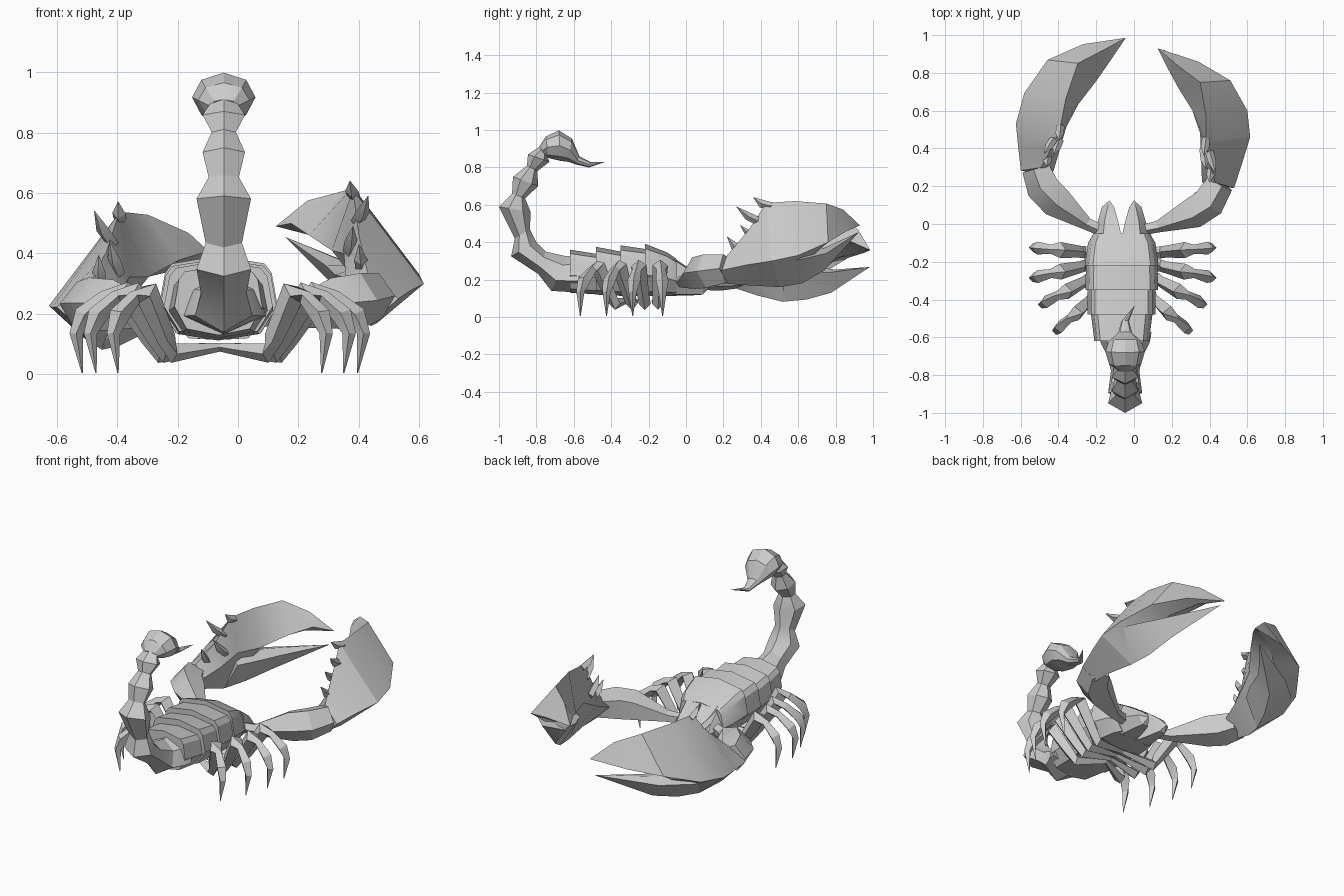
import bpy, bmesh
from math import cos, sin, pi, radians
from mathutils import Vector, Matrix

if "Cube" in bpy.data.objects:
    bpy.data.objects.remove(bpy.data.objects["Cube"])

CX = -0.065  # body's centre plane


def loft(name, rings):
    """Skin a row of rings (a lone point makes a tip) and cap both ends."""
    n = max(len(r) for r in rings)
    bm = bmesh.new()
    rows = [[bm.verts.new(p) for p in (r if len(r) == n else list(r) * n)] for r in rings]
    for a, b in zip(rows, rows[1:]):
        for i in range(n):
            j = (i + 1) % n
            bm.faces.new((a[i], a[j], b[j], b[i]))
    bm.faces.new(rows[0])
    bm.faces.new(rows[-1])
    bmesh.ops.remove_doubles(bm, verts=bm.verts, dist=1e-5)
    bmesh.ops.dissolve_degenerate(bm, edges=bm.edges, dist=1e-5)
    bmesh.ops.recalc_face_normals(bm, faces=bm.faces)
    me = bpy.data.meshes.new(name)
    bm.to_mesh(me)
    bm.free()
    ob = bpy.data.objects.new(name, me)
    bpy.context.collection.objects.link(ob)
    return ob


def tube_rings(path, radii, ref, sides=4):
    """Rings along a path; ref sets the roll."""
    pts = [Vector(p) for p in path]
    rings = []
    for k, (p, r) in enumerate(zip(pts, radii)):
        t = (pts[min(k + 1, len(pts) - 1)] - pts[max(k - 1, 0)]).normalized()
        u = t.cross(Vector(ref)).normalized()
        v = t.cross(u)
        rings.append([p + r * (cos(2 * pi * i / sides) * u + sin(2 * pi * i / sides) * v)
                      for i in range(sides)])
    return rings


# Body: overlapping shell plates, high at the back edge
HALF = [(0, 1), (.78, .91), (.9, .8), (1, .41), (.72, .09), (0, 0)]


def body_ring(y, w, zt, zb):
    pts = HALF + [(-x, h) for x, h in HALF[-2:0:-1]]
    return [(CX + x * w, y, zb + h * (zt - zb)) for x, h in pts]


plates = [
    [(-.62, .145, .36, .13), (-.46, .165, .335, .12)],
    [(-.48, .180, .375, .12), (-.32, .180, .345, .112)],
    [(-.35, .193, .383, .112), (-.19, .188, .36, .112)],
    [(-.22, .196, .392, .112), (-.10, .178, .345, .112), (-.05, .15, .31, .112)],
]
for i, p in enumerate(plates):
    loft(f"body_plate_{i + 1}", [body_ring(*r) for r in p])

# Mouth pincers: carry on the shell's slope, parted by a notch
for s in (-1, 1):
    def mp(x, y, z):
        return (CX + s * x, y, z)
    loft("mouth_pincer", [
        [mp(.0, -.07, .32), mp(.10, -.07, .31), mp(.15, -.07, .2), mp(.10, -.07, .12), mp(.0, -.07, .115)],
        [mp(.02, .02, .26), mp(.09, .02, .25), mp(.125, .02, .185), mp(.09, .02, .12), mp(.02, .02, .115)],
        [mp(.04, .09, .2), mp(.075, .09, .2), mp(.105, .09, .17), mp(.08, .09, .12), mp(.04, .09, .12)],
        [mp(.065, .125, .155)]])

# Tail: outer and inner outline points with half width
tail = [
    (-.58, .13, -.56, .34, .14), (-.64, .135, -.60, .33, .13), (-.72, .14, -.64, .325, .095),
    (-.79, .23, -.75, .35, .075),
    (-.935, .325, -.80, .40, .09), (-.915, .42, -.835, .47, .06), (-1.0, .59, -.83, .56, .09),
    (-.93, .66, -.86, .635, .05), (-.925, .75, -.79, .70, .07), (-.85, .81, -.795, .78, .04),
    (-.845, .87, -.73, .83, .07), (-.785, .91, -.745, .865, .045)]
sting = [
    (-.785, .91, -.755, .865, .045), (-.75, .965, -.735, .85, .085), (-.68, .998, -.67, .835, .105),
    (-.61, .955, -.63, .83, .085), (-.57, .86, -.585, .815, .038), (-.51, .828, -.52, .80, .02)]
HEX = [(0, 0), (1, .3), (.8, .75), (0, 1), (-.8, .75), (-1, .3)]
ROUND = [(sin(k * pi / 4), .5 - .5 * cos(k * pi / 4)) for k in range(8)]


def tail_ring(prof, yo, zo, yi, zi, w):
    return [(CX + .018 + x * w, yo + (yi - yo) * t, zo + (zi - zo) * t) for x, t in prof]


loft("tail", [tail_ring(HEX, *r) for r in tail])
loft("stinger", [tail_ring(ROUND, *r) for r in sting] + [[(CX + .07, -.43, .83)]])

# Legs: from the belly, down, up over the knee and to the ground
legs = [(-.17, -.15, -.125, 1.0), (-.22, -.22, -.285, 1.0), (-.27, -.29, -.425, .9), (-.31, -.38, -.565, .74)]
for s in (-1, 1):
    for hub, low, tip, k in legs:
        path = [(0, hub, .09), (.17 * k + .03, low, .07), (.20 * k + .03, low + .15 * (tip - low), .12),
                (.33 * k, low + .5 * (tip - low), .275), (.38 * k, low + .65 * (tip - low), .255),
                (.45 * k, low + .9 * (tip - low), .195), (.475 * k, tip, .135), (.455 * k, tip, .005)]
        path = [(CX + .005 + s * x, y, z) for x, y, z in path]
        radii = [.014, .032, .032, .042, .024, .034, .022, .002]
        loft("leg", tube_rings(path, radii, (0, 1, 0)))

# Claw: rings run outer ridge, top blade, inner, bottom
hand = [
    [(.53, .19, .25), (.43, .22, .33), (.36, .22, .27), (.45, .2, .18)],
    [(.575, .33, .28), (.40, .33, .46), (.355, .35, .33), (.46, .33, .17)],
    [(.615, .46, .30), (.38, .43, .61), (.35, .48, .40), (.44, .5, .16)],
    [(.60, .6, .33), (.38, .58, .62), (.31, .6, .41), (.42, .61, .27)],
    [(.51, .76, .40), (.35, .75, .607), (.235, .72, .46), (.37, .74, .39)],
    [(.34, .86, .46), (.23, .84, .575), (.175, .83, .50), (.26, .85, .455)],
    [(.125, .93, .49)]]
finger = [
    [(.59, .5, .29), (.42, .5, .36), (.36, .5, .32), (.44, .5, .16)],
    [(.56, .62, .31), (.40, .62, .36), (.32, .6, .33), (.41, .62, .18)],
    [(.44, .75, .34), (.36, .74, .37), (.29, .73, .36), (.36, .74, .25)],
    [(.155, .925, .455)]]
arm = [(.04, -.03, .19), (.13, -.01, .19), (.31, .065, .235), (.39, .12, .245), (.45, .22, .26)]
spines = [((.38, .44, .60), (.37, .36, .64)), ((.40, .38, .52), (.43, .27, .59)),
          ((.37, .38, .42), (.38, .29, .49)), ((.41, .29, .36), (.40, .22, .43))]


def left_pose(p):
    """Swing a point about the shoulder, then reflect it to the left."""
    sh = Vector((.06, 0, .2))
    q = Matrix.Rotation(radians(12), 3, 'Z') @ Matrix.Rotation(radians(-8), 3, 'X') @ (Vector(p) - sh)
    q.y *= 1.035
    q += sh
    # the left claw is bent a little shorter and fuller than the right
    q.z += .035 * max(0, 1 - abs(q.y - .85) / .13) - .015 * max(0, 1 - abs(q.y - .5) / .2)
    q.y -= .065 * max(0, 1 - abs(q.y - .6) / .4)
    return (-.12 - q.x, q.y, q.z)


for side, pose in (("right", lambda p: tuple(p)), ("left", left_pose)):
    def put(part, rings):
        loft(f"{side}_{part}", [[pose(p) for p in r] for r in rings])
    low = finger
    if side == "left":  # this claw is more open
        low = finger[:2] + [[(x, y, z - .04) for x, y, z in finger[2]], [(.155, .935, .40)]]
    put("claw_hand", hand)
    put("claw_finger", low)
    put("claw_arm", tube_rings(arm, [.03, .035, .09, .095, .08], (0, 0, 1), 5))
    for base, tip in spines:
        b, t = Vector(base), Vector(tip)
        path = [b - (t - b) * .2, b.lerp(t, .45) - Vector((0, 0, .012)), t]
        put("claw_spine", tube_rings(path, [.022, .022, .001], (1, 0, 0)))

# Shading: soft on gentle folds, crisp on edges
for ob in bpy.context.scene.objects:
    ob.select_set(True)
    bpy.context.view_layer.objects.active = ob
bpy.ops.object.shade_smooth_by_angle(angle=radians(25))
